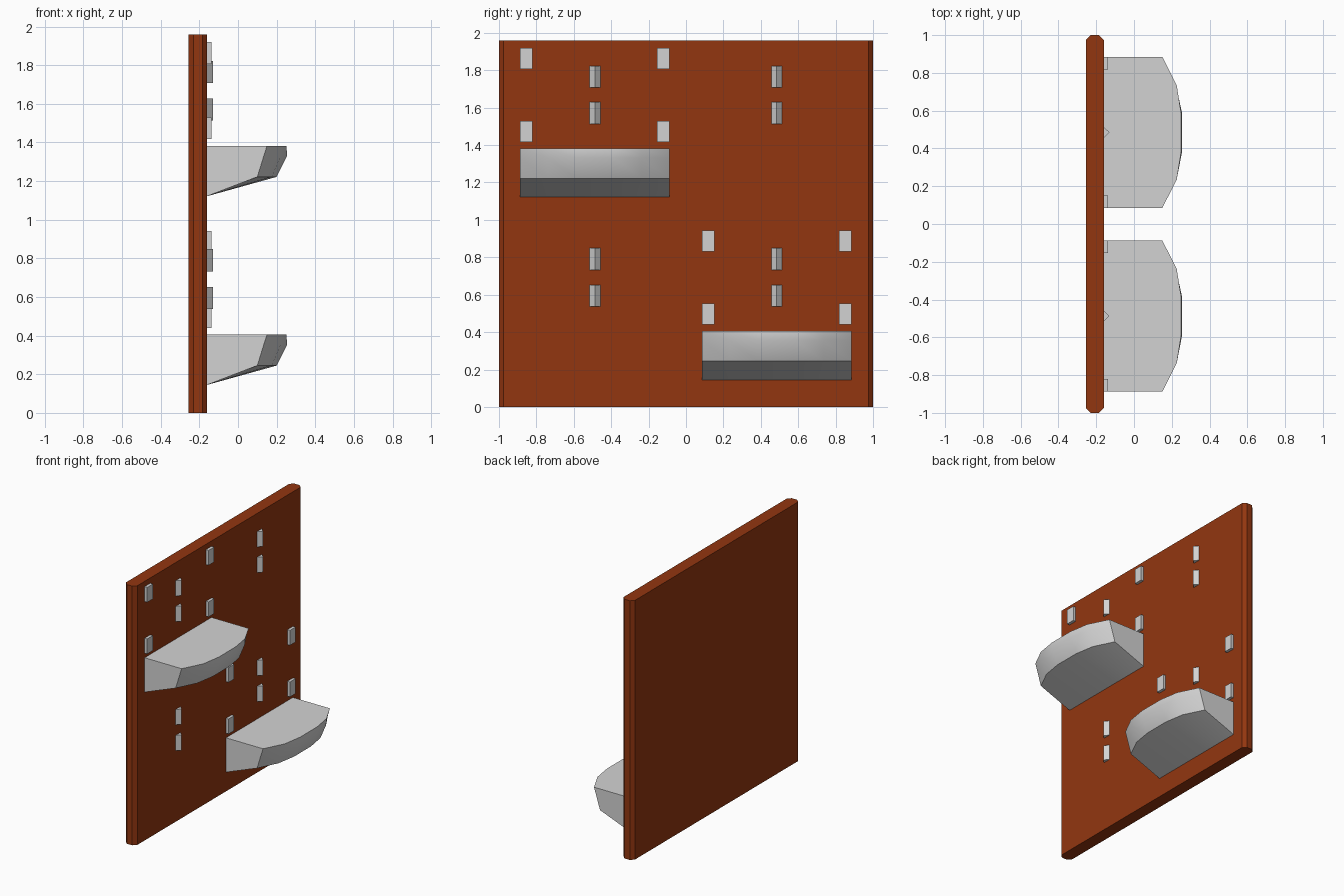
import bpy, bmesh

if "Cube" in bpy.data.objects:
    bpy.data.objects.remove(bpy.data.objects["Cube"])


def material(name, rgb):
    m = bpy.data.materials.new(name)
    m.diffuse_color = (*rgb, 1)
    m.use_nodes = True
    m.node_tree.nodes["Principled BSDF"].inputs["Base Color"].default_value = m.diffuse_color
    return m


BROWN = material("red brown board", (0.29, 0.037, 0.005))
GREY = material("light grey", (0.65, 0.65, 0.65))


def make(name, verts, faces, mat):
    bm = bmesh.new()
    vs = [bm.verts.new(v) for v in verts]
    for f in faces:
        bm.faces.new([vs[i] for i in f])
    bmesh.ops.recalc_face_normals(bm, faces=bm.faces)
    me = bpy.data.meshes.new(name)
    bm.to_mesh(me)
    bm.free()
    me.materials.append(mat)
    ob = bpy.data.objects.new(name, me)
    bpy.context.collection.objects.link(ob)
    return ob


def prism(name, outline, z0, z1, mat):
    """Vertical prism from an xy outline."""
    n = len(outline)
    verts = [(x, y, z) for z in (z0, z1) for x, y in outline]
    faces = [list(range(n)), list(range(n, 2 * n))]
    faces += [[i, (i + 1) % n, n + (i + 1) % n, n + i] for i in range(n)]
    return make(name, verts, faces, mat)


# Board with chamfered vertical edges
X0, X1, C = -0.255, -0.16, 0.025
prism("board", [(X0 + C, -1), (X1 - C, -1), (X1, -1 + C), (X1, 1 - C),
                (X1 - C, 1), (X0 + C, 1), (X0, 1 - C), (X0, -1 + C)], 0, 1.96, BROWN)


def shelf(name, cy, top):
    # columns across the width: y, then x on the top, middle and bottom front edges
    half = [(0.40, 0.15, 0.134, 0.10), (0.25, 0.226, 0.222, 0.175), (0.10, 0.25, 0.255, 0.20)]
    cols = [(-y, *r) for y, *r in half] + [(y, *r) for y, *r in reversed(half)]
    verts = []
    for y, a, b, c in cols:
        verts += [(X1, cy + y, top), (a, cy + y, top), (b, cy + y, top - 0.05),
                  (c, cy + y, top - 0.16), (X1, cy + y, top - 0.26)]
    faces = [range(5), range(25, 30)]
    for i in range(5):
        for j in range(5):
            k = (j + 1) % 5
            faces.append([5 * i + j, 5 * i + k, 5 * i + 5 + k, 5 * i + 5 + j])
    ob = make(name, verts, faces, GREY)
    bpy.ops.object.select_all(action='DESELECT')
    bpy.context.view_layer.objects.active = ob
    ob.select_set(True)
    bpy.ops.object.shade_smooth_by_angle(angle=0.52)


# Shelves, each with four flat pegs above it
for label, cy, top in (("upper", -0.4875, 1.382), ("lower", 0.485, 0.405)):
    shelf(label + "_shelf", cy, top)
    for s in (-1, 1):
        for dz in (0.035, 0.425):
            y0, y1 = sorted((cy + s * 0.40, cy + s * 0.333))
            prism(label + "_flat_peg", [(X1 - 0.01, y0), (-0.138, y0), (-0.138, y1),
                                        (X1 - 0.01, y1)], top + dz, top + dz + 0.113, GREY)

# Diamond pegs in two columns
for cy in (-0.487, 0.485):
    for z in (1.707, 1.513, 0.733, 0.537):
        prism("diamond_peg", [(-0.166, cy - 0.035), (-0.13, cy),
                              (-0.166, cy + 0.035)], z, z + 0.116, GREY)
